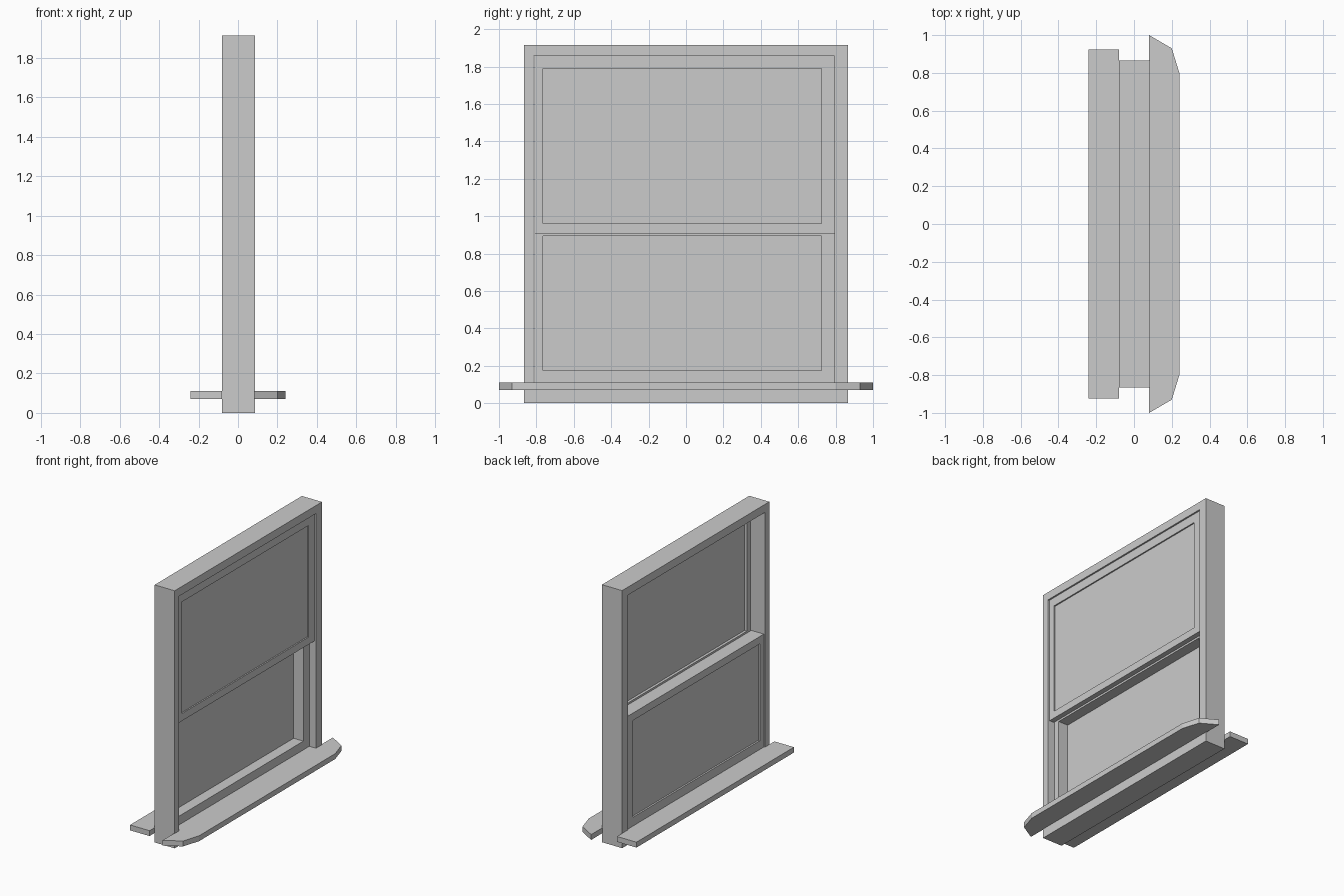
import bpy, bmesh

if "Cube" in bpy.data.objects:
    bpy.data.objects.remove(bpy.data.objects["Cube"], do_unlink=True)

paint = bpy.data.materials.new("plain_grey")
paint.use_nodes = True
GREY = (0.6, 0.6, 0.6, 1)
paint.diffuse_color = GREY
paint.node_tree.nodes["Principled BSDF"].inputs["Base Color"].default_value = GREY


def finish(name, bm):
    bmesh.ops.recalc_face_normals(bm, faces=bm.faces)
    mesh = bpy.data.meshes.new(name)
    bm.to_mesh(mesh)
    bm.free()
    mesh.materials.append(paint)
    obj = bpy.data.objects.new(name, mesh)
    bpy.context.collection.objects.link(obj)
    return obj


def prism(name, outline, z0, z1):
    """Extrude a flat (x, y) outline upward."""
    bm = bmesh.new()
    face = bm.faces.new([bm.verts.new((x, y, z0)) for x, y in outline])
    top = bmesh.ops.extrude_face_region(bm, geom=[face])["geom"]
    bmesh.ops.translate(bm, vec=(0, 0, z1 - z0),
                        verts=[v for v in top if isinstance(v, bmesh.types.BMVert)])
    return finish(name, bm)


def box(name, x, y, z):
    return prism(name, [(x[0], y[0]), (x[1], y[0]), (x[1], y[1]), (x[0], y[1])], *z)


def ring(name, x, outer, inner):
    """Rectangular frame in the y-z plane; outer and inner are (y0, y1, z0, z1)."""
    bm = bmesh.new()
    loops = []
    for px in x:
        for y0, y1, z0, z1 in (outer, inner):
            loops.append([bm.verts.new((px, y, z))
                          for y, z in ((y0, z0), (y1, z0), (y1, z1), (y0, z1))])
    back_out, back_in, front_out, front_in = loops
    for a, b in ((back_out, back_in), (back_in, front_in),
                 (front_in, front_out), (front_out, back_out)):
        for i in range(4):
            j = (i + 1) % 4
            bm.faces.new((a[i], a[j], b[j], b[i]))
    return finish(name, bm)


# Outer frame
ring("window_frame", (-0.08, 0.085), (-0.865, 0.865, 0, 1.915), (-0.815, 0.795, 0.11, 1.855))

# Sliding sashes, each a rail frame with a thin pane
PANE_Y = (-0.765, 0.725)
SASH_Y = (-0.81, 0.795)
for name, depth, pane_x, sash_z, pane_z in (
        ("upper", (0.035, 0.073), (0.055, 0.063), (0.905, 1.855), (0.96, 1.79)),
        ("lower", (-0.073, 0.03), (-0.06, -0.05), (0.11, 0.95), (0.175, 0.895))):
    ring(name + "_sash", depth, SASH_Y + sash_z, PANE_Y + pane_z)
    box(name + "_pane", pane_x, PANE_Y, pane_z)

# Straight inner sill
box("inner_sill", (-0.24, -0.08), (-0.925, 0.925), (0.07, 0.11))

# Outer sill with clipped corners
half = [(0.08, 1.0), (0.2, 0.93), (0.24, 0.8)]
prism("outer_sill", half + [(x, -y) for x, y in reversed(half)], 0.07, 0.11)
